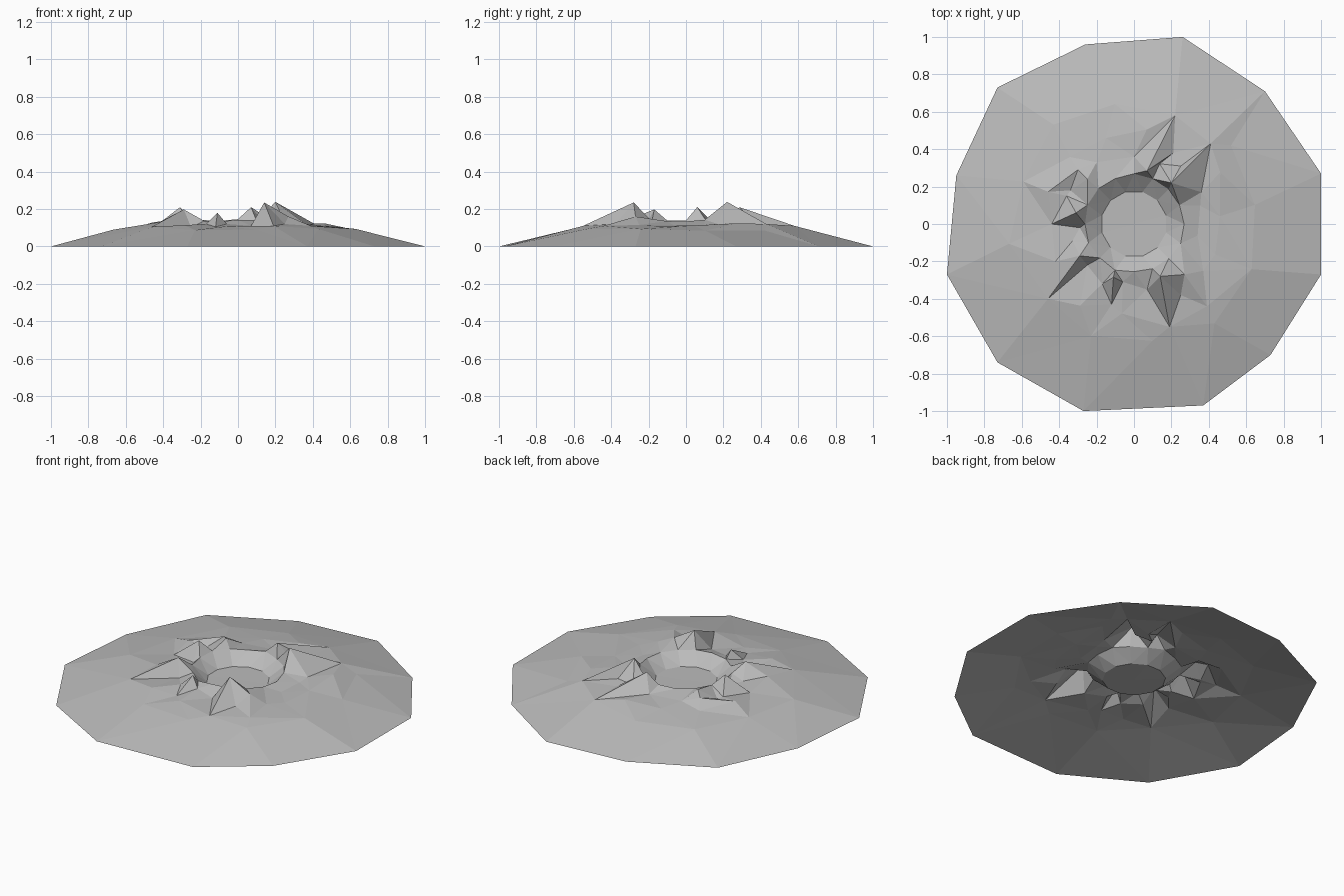
import bpy
import bmesh
import math
import random
from mathutils import Vector
from mathutils.geometry import delaunay_2d_cdt, intersect_point_tri_2d

cube = bpy.data.objects.get("Cube")
if cube:
    bpy.data.objects.remove(cube)

random.seed(4)
points = []      # terrain points with height
breaklines = []  # edges that must stay in the triangulation


def add_point(x, y, z):
    points.append(Vector((x, y, z)))
    return len(points) - 1


def add_loop(loop_points):
    ids = [add_point(*p) for p in loop_points]
    breaklines.extend(zip(ids, ids[1:] + ids[:1]))


def ring(count, radius, height, turn=0.0, jitter=0.0, bump=0.0):
    result = []
    for i in range(count):
        angle = math.tau * (i + turn) / count
        r = radius + random.uniform(-jitter, jitter)
        z = height + random.uniform(-bump, bump)
        result.append((r * math.cos(angle), r * math.sin(angle), z))
    return result


# Irregular outer edge of the slope
edge = [(1, -.27), (1, .27), (.7, .71), (.26, 1), (-.26, .96), (-.73, .73),
        (-.95, .26), (-1, -.27), (-.73, -.74), (-.27, -1), (.37, -.97), (.73, -.7)]
add_loop([(x, y, 0) for x, y in edge])

# Sunken floor and raised lip of the crater
add_loop(ring(12, .178, .072, .5))
add_loop(ring(16, .262, .14, jitter=.008, bump=.008))
add_point(0, 0, .07)

# Jagged shards: peak, outer tip, then the two base corners
shards = [
    ((.14, -.28, .235), (.19, -.55, .11), (.07, -.35, .11), (.25, -.38, .12)),
    ((.27, -.27, .16), (.39, -.44, .11), (.25, -.38, .12), (.37, -.25, .115)),
    ((.2, .22, .238), (.41, .43, .12), (.36, .17, .12), (.25, .31, .13)),
    ((.07, .285, .21), (.22, .58, .11), (.21, .38, .12), (.0, .36, .12)),
    ((-.25, .24, .17), (-.3, .29, .15), (-.2, .33, .12), (-.34, .18, .115)),
    ((-.31, .06, .21), (-.44, 0, .11), (-.36, .15, .12), (-.29, -.02, .11)),
    ((-.29, -.17, .198), (-.46, -.4, .105), (-.42, -.2, .13), (-.25, -.22, .1)),
    ((-.11, -.285, .18), (-.12, -.43, .105), (-.17, -.32, .12), (-.06, -.31, .12)),
]
for shard in shards:
    peak, tip, left, right = (add_point(*p) for p in shard)
    breaklines += [(peak, tip), (peak, left), (peak, right), (left, tip), (right, tip)]


# Faceted slope, leaving room for the shards
def clear_of_shards(p):
    here = Vector(p).xy
    for shard in shards:
        peak, tip, left, right = (Vector(q).xy for q in shard)
        if min((here - q).length for q in (peak, tip, left, right)) < .07:
            return False
        if intersect_point_tri_2d(here, peak, tip, left):
            return False
        if intersect_point_tri_2d(here, peak, tip, right):
            return False
    return True


slope = ring(12, .66, .088, .3, .03, .006) + ring(14, .5, .117, .2, .04, .012)
slope += ring(14, .36, .118, .6, .02, .008)
for p in slope:
    if clear_of_shards(p):
        add_point(*p)

# Triangulate the plan and lift every point to its height
flat, _, faces, origins, _, _ = delaunay_2d_cdt(
    [p.xy for p in points], breaklines, [], 0, .0001)
bm = bmesh.new()
verts = []
for xy, origin in zip(flat, origins):
    if origin:
        z = points[origin[0]].z
    else:
        z = min(points, key=lambda p: (p.xy - xy).length).z
    verts.append(bm.verts.new((xy.x, xy.y, z)))
for face in faces:
    bm.faces.new([verts[i] for i in face])
bmesh.ops.recalc_face_normals(bm, faces=bm.faces)
if sum(f.normal.z for f in bm.faces) < 0:
    bmesh.ops.reverse_faces(bm, faces=bm.faces)

mesh = bpy.data.meshes.new("crater")
bm.to_mesh(mesh)
bm.free()
crater = bpy.data.objects.new("crater", mesh)
bpy.context.collection.objects.link(crater)

# Plain grey stone
stone = bpy.data.materials.new("grey_stone")
stone.use_nodes = True
colour = (.5, .5, .5, 1)
stone.diffuse_color = colour
stone.node_tree.nodes["Principled BSDF"].inputs["Base Color"].default_value = colour
mesh.materials.append(stone)
